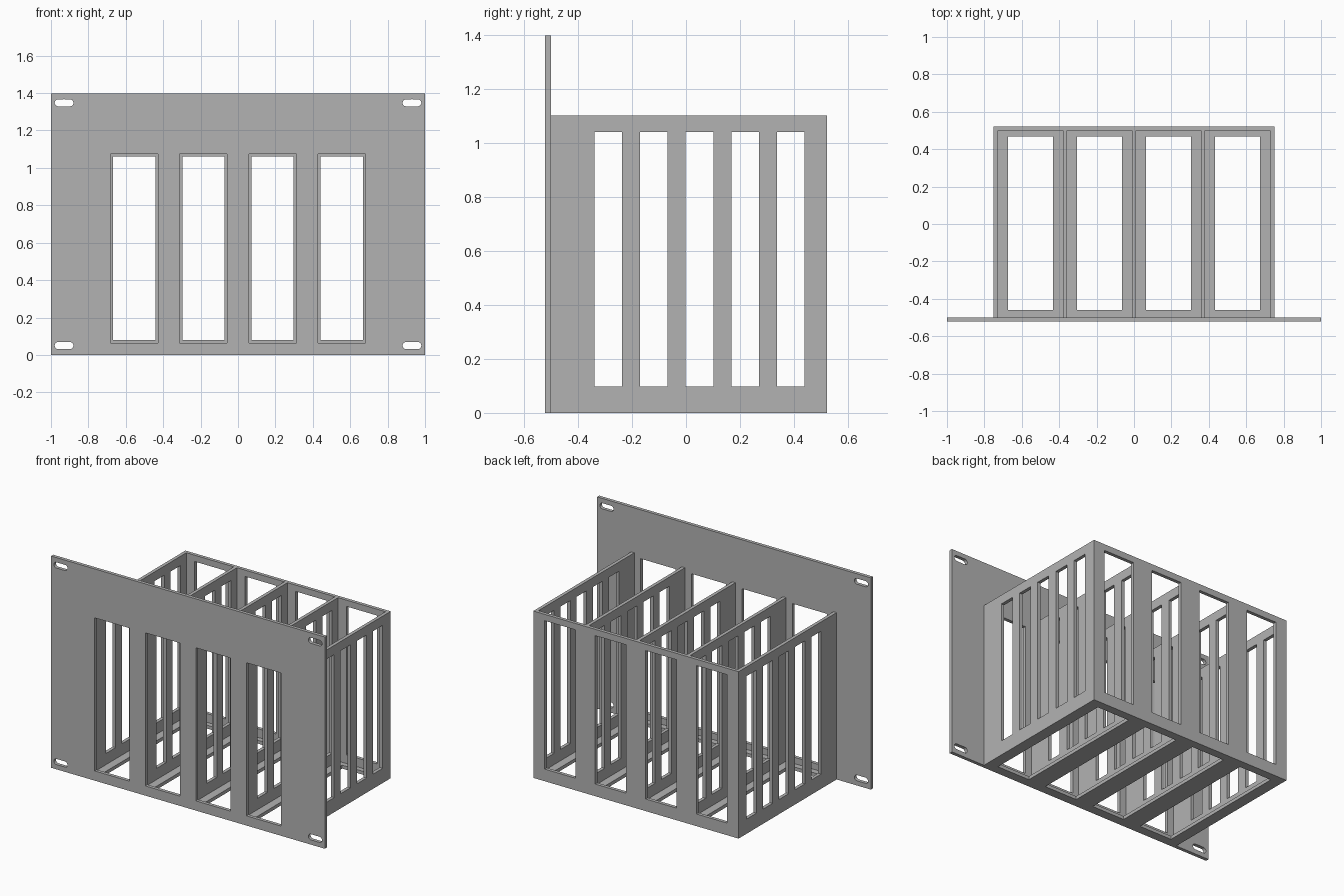
import bpy
import bmesh
from math import radians
from mathutils import Matrix

if "Cube" in bpy.data.objects:
    bpy.data.objects.remove(bpy.data.objects["Cube"])

T = 0.0225                       # sheet thickness
FRONT, BACK = -0.5, 0.5225       # case depth
WIDTH, HEIGHT = 0.75, 1.102      # case half width and height
PLATE_H = 1.398
PITCH = (2 * WIDTH - T) / 4
BAYS = [(i - 1.5) * PITCH for i in range(4)]

grey = bpy.data.materials.new("Grey metal")
grey.use_nodes = True
colour = (0.45, 0.45, 0.45, 1)
grey.diffuse_color = colour
grey.node_tree.nodes["Principled BSDF"].inputs["Base Color"].default_value = colour


def add_box(bm, x, y, z):
    """Add a box given its (min, max) on each axis."""
    size = [b - a for a, b in (x, y, z)]
    mid = [(a + b) / 2 for a, b in (x, y, z)]
    bmesh.ops.create_cube(bm, size=1, matrix=Matrix.Translation(mid) @ Matrix.Diagonal((*size, 1)))


def make_object(name, bm):
    mesh = bpy.data.meshes.new(name)
    bm.to_mesh(mesh)
    bm.free()
    mesh.materials.append(grey)
    obj = bpy.data.objects.new(name, mesh)
    bpy.context.collection.objects.link(obj)
    return obj


def boxes(name, items):
    bm = bmesh.new()
    for item in items:
        add_box(bm, *item)
    return make_object(name, bm)


def around(c, half):
    return (c - half, c + half)


def cut(obj, cutters):
    """Subtract the cutters, bake the result and drop the cutters."""
    for cutter in cutters:
        cutter.hide_render = True
        mod = obj.modifiers.new(cutter.name, "BOOLEAN")
        mod.operation = "DIFFERENCE"
        mod.solver = "EXACT"
        mod.object = cutter
    bpy.context.view_layer.update()
    graph = bpy.context.evaluated_depsgraph_get()
    baked = bpy.data.meshes.new_from_object(obj.evaluated_get(graph))
    obj.modifiers.clear()
    obj.data = baked
    for cutter in cutters:
        bpy.data.objects.remove(cutter)


# Card case: open-topped bays with slotted dividers, windowed back and floor
card_case = boxes("card_case", [((-WIDTH, WIDTH), (FRONT, BACK), (0, HEIGHT))])
cut(card_case, [
    boxes("bay_cutter", [(around(x, (PITCH - T) / 2), (-0.6, BACK - T), (T, 1.3)) for x in BAYS]),
    boxes("side_slot_cutter", [((-1, 1), around(-0.288 + i * 0.169, 0.051), (0.097, 1.041))
                               for i in range(5)]),
    boxes("back_window_cutter", [(around(x, 0.113), (0.45, 0.6), (0.08, 1.06)) for x in BAYS]),
    boxes("floor_window_cutter", [(around(x, 0.12), (-0.46, 0.467), (-0.1, 0.06)) for x in BAYS]),
])


# Front plate with bay windows and rounded mounting slots
def slot_cutter():
    bm = bmesh.new()
    for x in (-0.93, 0.93):
        for z in (0.05, PLATE_H - 0.05):
            disc = bmesh.ops.create_circle(
                bm, cap_ends=True, segments=32, radius=0.019,
                matrix=Matrix.Translation((x, -0.6, z)) @ Matrix.Rotation(radians(90), 4, "X"))
            for v in disc["verts"]:
                dx = v.co.x - x
                if abs(dx) > 1e-4:
                    v.co.x += 0.031 if dx > 0 else -0.031
    solid = bmesh.ops.extrude_face_region(bm, geom=bm.faces[:])
    verts = [g for g in solid["geom"] if isinstance(g, bmesh.types.BMVert)]
    bmesh.ops.translate(bm, verts=verts, vec=(0, 0.2, 0))
    bmesh.ops.recalc_face_normals(bm, faces=bm.faces[:])
    return make_object("mounting_slot_cutter", bm)


front_plate = boxes("front_plate", [((-1, 1), (FRONT - T, FRONT), (0, PLATE_H))])
cut(front_plate, [
    boxes("front_window_cutter", [(around(x, 0.127), (-0.6, -0.4), (0.064, 1.075)) for x in BAYS]),
    slot_cutter(),
])
